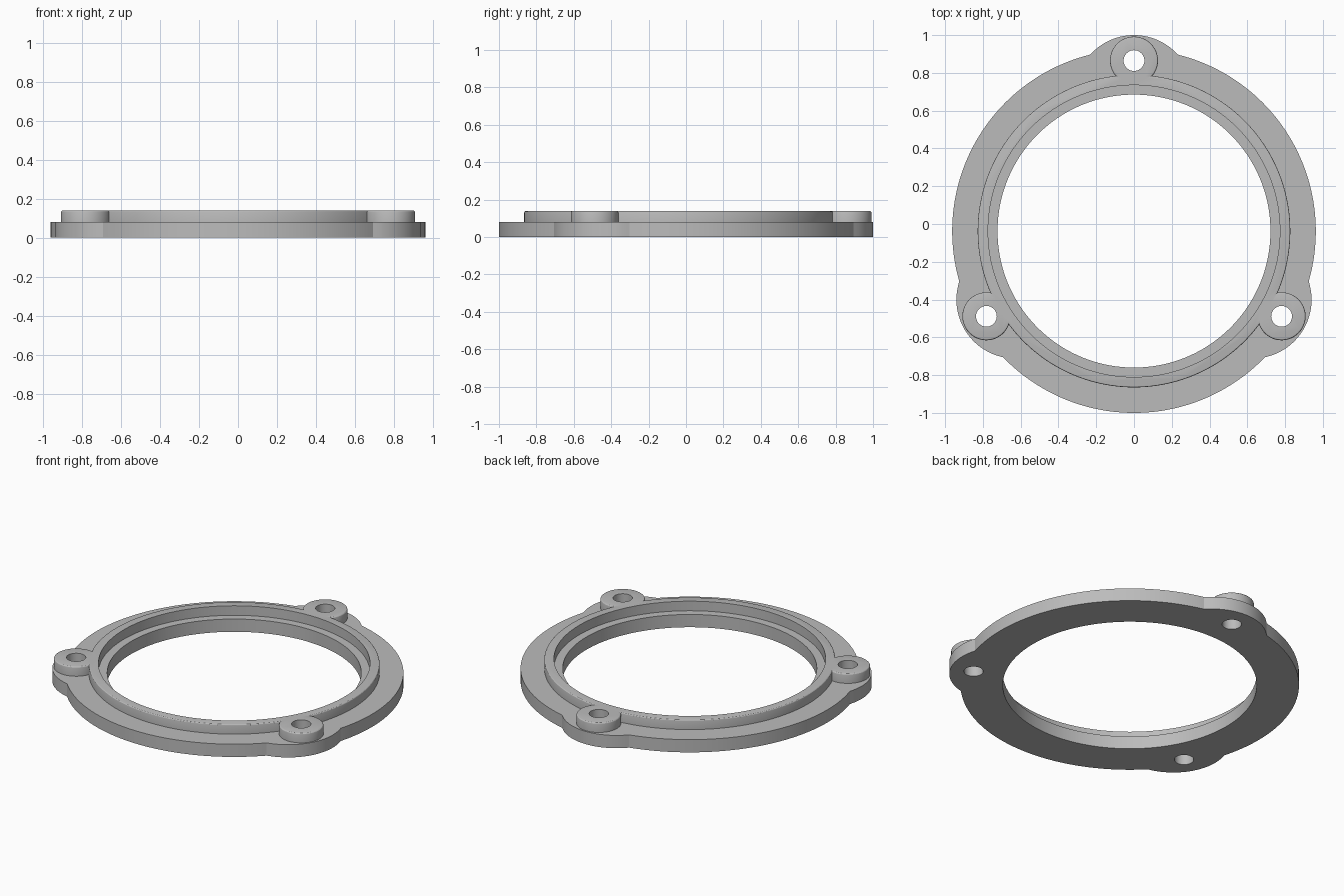
import bpy, bmesh
from math import sin, cos, pi, radians, sqrt

if "Cube" in bpy.data.objects:
    bpy.data.objects.remove(bpy.data.objects["Cube"])

CY = -0.0375                 # ring centre on y
RING_R, BORE_R = 0.9625, 0.7225
RIM_R, SEAT_R = 0.8275, 0.7725
LOBE_R, LOBE_D = 0.311, 0.7265
BOSS_R, BOSS_D, HOLE_R = 0.127, 0.9025, 0.055
BASE_H, TOP = 0.08, 0.14
ANGLES = [radians(a) for a in (90, 210, 330)]

metal = bpy.data.materials.new("grey metal")
metal.use_nodes = True
grey = (0.5, 0.5, 0.5, 1)
metal.diffuse_color = grey
metal.node_tree.nodes["Principled BSDF"].inputs["Base Color"].default_value = grey


def solid(name, layers):
    """Capped solid skinned through stacked outlines, each a list of points."""
    bm = bmesh.new()
    loops = [[bm.verts.new(p) for p in pts] for pts in layers]
    n = len(loops[0])
    for low, high in zip(loops, loops[1:]):
        for i in range(n):
            j = (i + 1) % n
            bm.faces.new((low[i], low[j], high[j], high[i]))
    bm.faces.new(loops[0][::-1])
    bm.faces.new(loops[-1])
    mesh = bpy.data.meshes.new(name)
    bm.to_mesh(mesh)
    bm.free()
    mesh.materials.append(metal)
    obj = bpy.data.objects.new(name, mesh)
    bpy.context.collection.objects.link(obj)
    return obj


def disc(name, x, y, r, z0, z1, n, fillet=0.0):
    """Upright cylinder with an optional rounded top edge."""
    rings = [(r, z0)]
    if fillet:
        for k in range(4):
            a = k * pi / 6
            rings.append((r - fillet * (1 - cos(a)), z1 - fillet * (1 - sin(a))))
    else:
        rings.append((r, z1))
    return solid(name, [[(x + q * cos(2 * pi * i / n), y + q * sin(2 * pi * i / n), z)
                         for i in range(n)] for q, z in rings])


def outline_radius(t):
    """Distance from ring centre to the flange edge, including the lobes."""
    best = RING_R
    for a in ANGLES:
        side = LOBE_D * sin(t - a)
        if abs(side) < LOBE_R and cos(t - a) > 0:
            best = max(best, LOBE_D * cos(t - a) + sqrt(LOBE_R ** 2 - side ** 2))
    return best


def combine(target, tool, operation):
    mod = target.modifiers.new(operation.title(), "BOOLEAN")
    mod.operation, mod.solver, mod.object = operation, "EXACT", tool
    bpy.context.view_layer.objects.active = target
    bpy.ops.object.modifier_apply(modifier=mod.name)
    bpy.data.objects.remove(tool)


# Flange with three lobes
N = 360
edge = []
for i in range(N):
    t = 2 * pi * i / N
    r = outline_radius(t)
    edge.append((r * cos(t), CY + r * sin(t)))
flange = solid("mounting_ring", [[(x, y, z) for x, y in edge] for z in (0, BASE_H)])

# Raised rim and screw bosses
combine(flange, disc("rim", 0, CY, RIM_R, 0.03, TOP, 180, 0.008), "UNION")
places = [(BOSS_D * cos(a), CY + BOSS_D * sin(a)) for a in ANGLES]
for x, y in places:
    combine(flange, disc("boss", x, y, BOSS_R, 0.04, TOP, 64, 0.01), "UNION")

# Stepped bore and screw holes
combine(flange, disc("bore", 0, CY, BORE_R, -0.1, 0.3, 180), "DIFFERENCE")
combine(flange, disc("seat", 0, CY, SEAT_R, BASE_H, 0.3, 180), "DIFFERENCE")
for x, y in places:
    combine(flange, disc("hole", x, y, HOLE_R, -0.1, 0.3, 40), "DIFFERENCE")

bpy.ops.object.select_all(action="DESELECT")
flange.select_set(True)
bpy.context.view_layer.objects.active = flange
bpy.ops.object.shade_smooth_by_angle(angle=radians(25))
